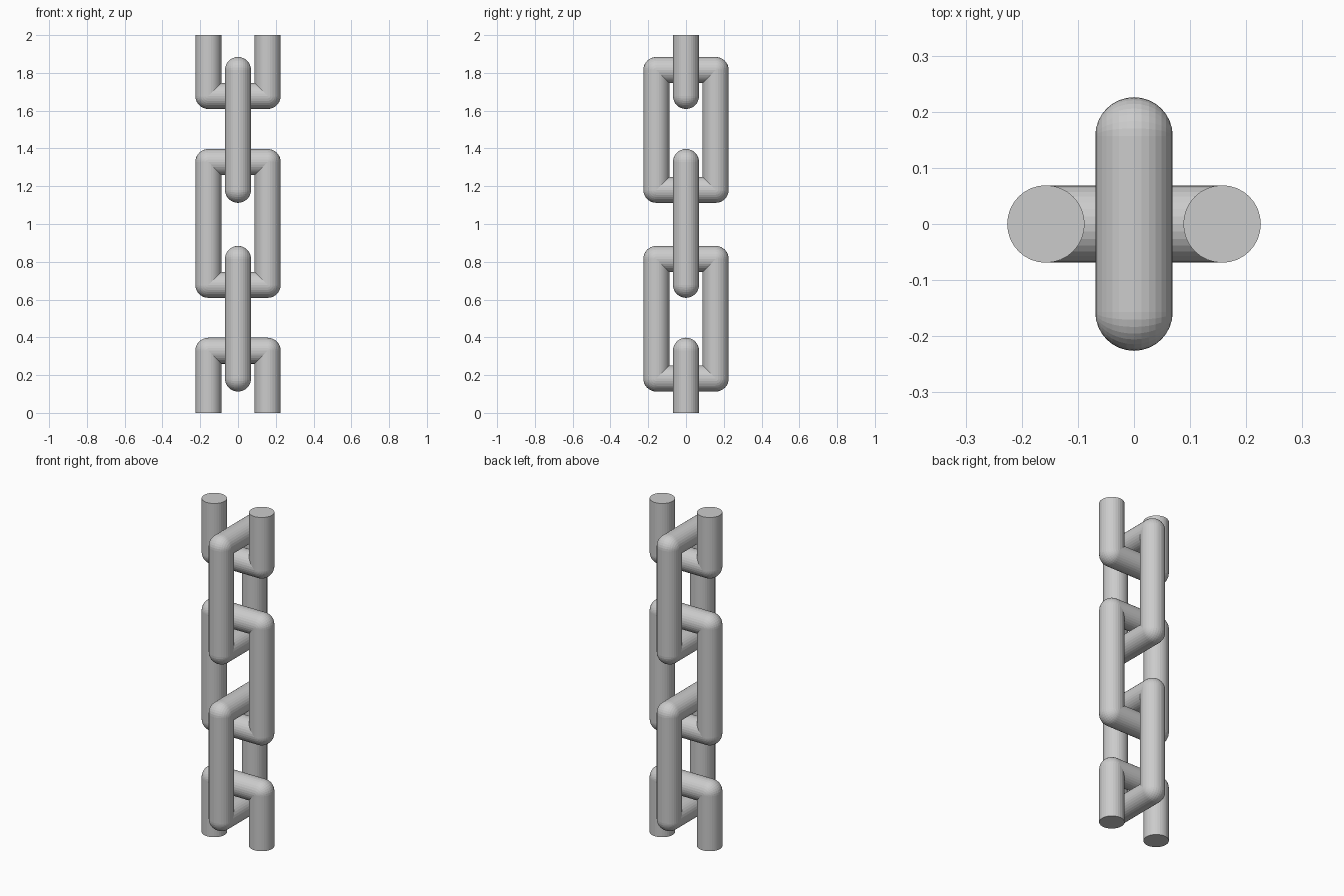
import bpy, bmesh
from math import sin, cos, pi, radians

if "Cube" in bpy.data.objects:
    bpy.data.objects.remove(bpy.data.objects["Cube"])

R = 0.069        # bar radius
HALF = 0.157     # bar centre line to link axis
SIDES = 32       # sides of the round bar
STEPS = 8        # segments around each rounded corner


def corner(sa, sz, z, start):
    """Rings for one corner: ball-shaped outside, mitred inside. Returns (a, z, v) points."""
    rings = []
    for k in range(STEPS + 1):
        t = radians(start + 90 * k / STEPS)
        ring = []
        for i in range(SIDES):
            w = 2 * pi * i / SIDES
            u, v = R * cos(w), R * sin(w)
            if u > 0:
                ring.append((sa * HALF + u * cos(t), z + u * sin(t), v))
            else:
                ring.append((sa * HALF + u * sa, z + u * sz, v))
        rings.append(ring)
    return rings


def make_link(name, low, high, across_x, cut=None):
    """Closed link, or a U-shaped half link cut flat at height cut."""
    lower = [(-1, -1, low, 180), (1, -1, low, 270)] if low is not None else []
    upper = [(1, 1, high, 0), (-1, 1, high, 90)] if high is not None else []
    rings = [r for c in lower + upper for r in corner(*c)]
    if cut is not None:
        flat = lambda ring: [(a, cut, v) for a, _, v in ring]
        rings = [flat(rings[0])] + rings + [flat(rings[-1])]

    bm = bmesh.new()
    vr = [[bm.verts.new((a, v, z) if across_x else (v, a, z)) for a, z, v in ring]
          for ring in rings]
    pairs = list(zip(vr, vr[1:]))
    if cut is None:
        pairs.append((vr[-1], vr[0]))
    else:
        bm.faces.new(vr[0])
        bm.faces.new(vr[-1])
    for p, q in pairs:
        for i in range(SIDES):
            j = (i + 1) % SIDES
            bm.faces.new((p[i], p[j], q[j], q[i]))
    bmesh.ops.remove_doubles(bm, verts=bm.verts, dist=1e-5)
    bmesh.ops.recalc_face_normals(bm, faces=bm.faces)
    mesh = bpy.data.meshes.new(name)
    bm.to_mesh(mesh)
    bm.free()
    bpy.context.collection.objects.link(bpy.data.objects.new(name, mesh))


# Cut half links at both ends of the chain
make_link("bottom_half_link", None, 0.329, True, cut=0.0)
make_link("top_half_link", 1.678, None, True, cut=2.0)
# Middle link, and the two links turned a quarter turn
make_link("middle_link", 0.678, 1.328, True)
make_link("lower_cross_link", 0.182, 0.815, False)
make_link("upper_cross_link", 1.181, 1.815, False)
